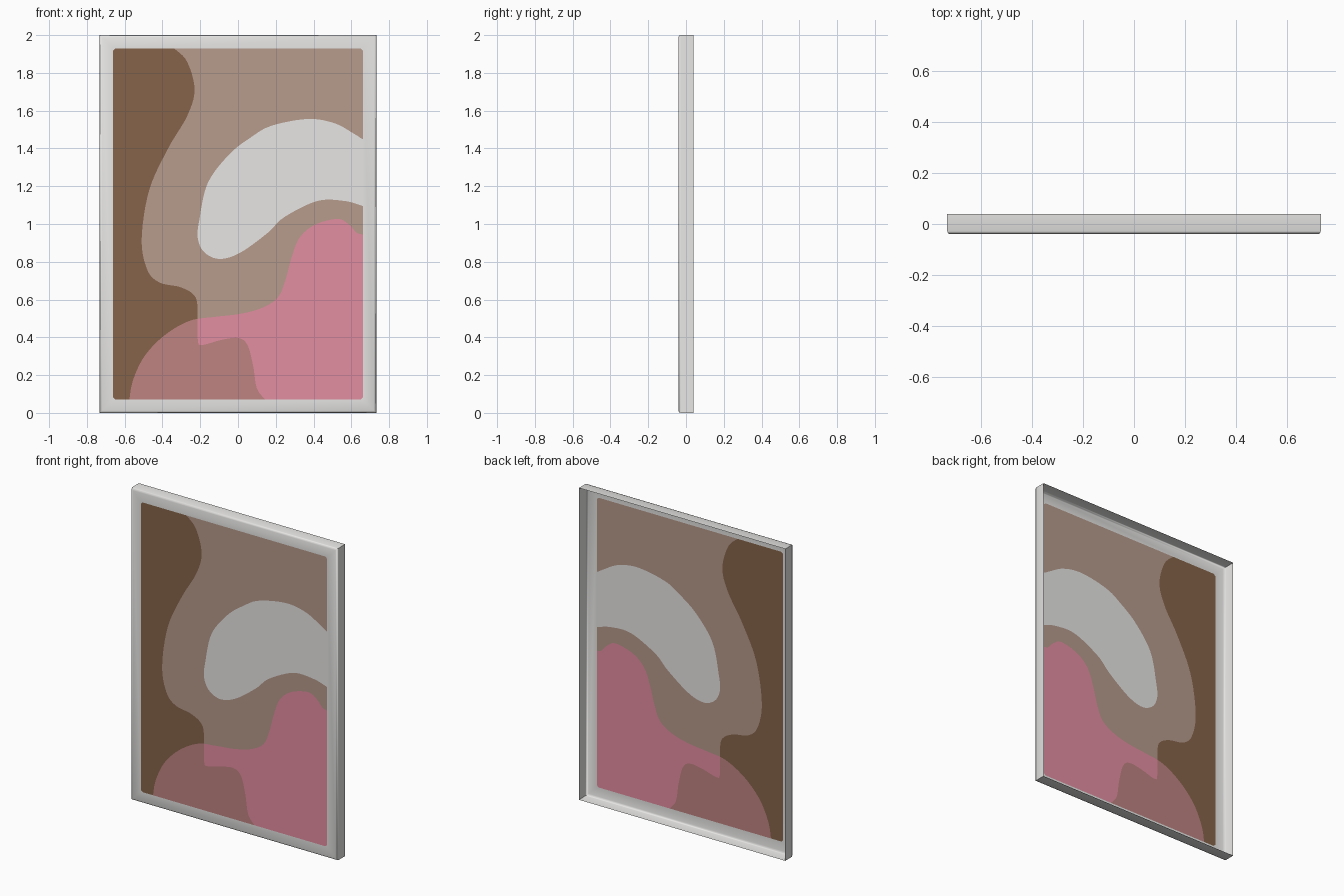
import bpy, bmesh
from mathutils import Vector
from mathutils.geometry import delaunay_2d_cdt

if "Cube" in bpy.data.objects:
    bpy.data.objects.remove(bpy.data.objects["Cube"])

HALF_W, HEIGHT, DEPTH, BORDER = 0.732, 2.0, 0.04, 0.071


def material(name, rgb):
    m = bpy.data.materials.new(name)
    m.diffuse_color = (*rgb, 1)
    m.use_nodes = True
    m.node_tree.nodes["Principled BSDF"].inputs["Base Color"].default_value = m.diffuse_color
    return m


white = material("off_white", (0.8, 0.795, 0.785))
brown = material("dark_brown", (0.237, 0.126, 0.067))
taupe = material("taupe", (0.474, 0.326, 0.265))
pink = material("pink", (0.775, 0.271, 0.358))
mauve = material("mauve", (0.52, 0.229, 0.225))


def ring(inset, cut):
    """Rectangle outline in x,z with cut corners, counter-clockwise from the front."""
    x, a, b = HALF_W - inset, inset, HEIGHT - inset
    return [(-x + cut, a), (x - cut, a), (x, a + cut), (x, b - cut),
            (x - cut, b), (-x + cut, b), (-x, b - cut), (-x, a + cut)]


def smooth_curve(pts, steps=6):
    """Catmull-Rom curve through the points."""
    p = [Vector(q) for q in pts]
    p = [p[0]] + p + [p[-1]]
    out = []
    for a, b, c, d in zip(p, p[1:], p[2:], p[3:]):
        for i in range(steps):
            t = i / steps
            out.append(0.5 * (2 * b + (c - a) * t + (2 * a - 5 * b + 4 * c - d) * t * t
                              + (3 * b - a - 3 * c + d) * t ** 3))
    return out + [p[-1]]


def inside(q, poly):
    hit = False
    for a, b in zip(poly, poly[1:] + poly[:1]):
        if (a[1] > q[1]) != (b[1] > q[1]):
            if q[0] < a[0] + (q[1] - a[1]) * (b[0] - a[0]) / (b[1] - a[1]):
                hit = not hit
    return hit


def add_object(name, bm, mats):
    me = bpy.data.meshes.new(name)
    bm.to_mesh(me)
    bm.free()
    for m in mats:
        me.materials.append(m)
    ob = bpy.data.objects.new(name, me)
    bpy.context.collection.objects.link(ob)
    return ob


# Frame: thin open-backed shell, rounded front edge, flat front border
profile = [(0, DEPTH, 0), (0, -DEPTH + 0.012, 0), (0.0035, -DEPTH + 0.0035, 0),
           (0.012, -DEPTH, 0), (BORDER, -DEPTH, 0.012)]
bm = bmesh.new()
rings = [[bm.verts.new((x, y, z)) for x, z in ring(inset, cut)] for inset, y, cut in profile]
for r, s in zip(rings, rings[1:]):
    for i in range(8):
        j = (i + 1) % 8
        bm.faces.new((r[i], r[j], s[j], s[i]))
bmesh.ops.remove_doubles(bm, verts=bm.verts, dist=1e-5)
frame = add_object("frame", bm, [white])
bpy.context.view_layer.objects.active = frame
frame.select_set(True)
bpy.ops.object.shade_smooth_by_angle(angle=1.0)

# Painted shapes: curves closed outside the opening
brown_shape = smooth_curve([
    (-0.40, 1.98), (-0.345, 1.935), (-0.27, 1.86), (-0.23, 1.71), (-0.27, 1.57),
    (-0.37, 1.40), (-0.47, 1.18), (-0.51, 0.92), (-0.48, 0.757), (-0.415, 0.69),
    (-0.31, 0.667), (-0.24, 0.63), (-0.215, 0.57), (-0.213, 0.39), (-0.19, 0.36),
    (-0.09, 0.386), (0, 0.397), (0.05, 0.36), (0.08, 0.25), (0.10, 0.13),
    (0.145, 0.07), (0.18, 0.03)]) + [Vector((-0.8, 0.03)), Vector((-0.8, 1.98))]
pink_shape = smooth_curve([
    (-0.575, 0.03), (-0.575, 0.07), (-0.555, 0.175), (-0.495, 0.30), (-0.39, 0.41),
    (-0.257, 0.487), (-0.125, 0.508), (0.01, 0.524), (0.125, 0.555), (0.21, 0.61),
    (0.25, 0.70), (0.283, 0.82), (0.325, 0.926), (0.405, 0.995), (0.527, 1.027),
    (0.59, 0.995), (0.627, 0.955), (0.661, 0.945), (0.72, 0.945)]) + [Vector((0.72, 0.03))]
white_shape = smooth_curve([
    (0.72, 1.44), (0.661, 1.45), (0.617, 1.476), (0.51, 1.534), (0.367, 1.556),
    (0.177, 1.52), (0.07, 1.46), (-0.045, 1.37), (-0.16, 1.217), (-0.205, 1.02),
    (-0.213, 0.926), (-0.18, 0.852), (-0.1, 0.815), (0.01, 0.847), (0.156, 0.952),
    (0.246, 1.037), (0.42, 1.122), (0.563, 1.122), (0.661, 1.095), (0.72, 1.07)])
opening = [Vector(p) for p in ring(BORDER, 0.012)]

# Picture panel: one flat sheet cut along all the shape outlines
points, edges = [], []
for loop in (opening, brown_shape, pink_shape, white_shape):
    n, k = len(points), len(loop)
    points += loop
    edges += [(n + i, n + (i + 1) % k) for i in range(k)]
verts, _, tris, *_ = delaunay_2d_cdt(points, edges, [], 0, 1e-5)
bm = bmesh.new()
bv = [bm.verts.new((v.x, -DEPTH, v.y)) for v in verts]
for t in tris:
    c = sum((verts[i] for i in t), Vector((0, 0))) / len(t)
    if not inside(c, opening):
        continue
    f = bm.faces.new([bv[i] for i in t])
    in_brown, in_pink = inside(c, brown_shape), inside(c, pink_shape)
    if inside(c, white_shape):
        f.material_index = 0
    elif in_brown and in_pink:
        f.material_index = 4
    else:
        f.material_index = 1 if in_brown else 3 if in_pink else 2
    f.normal_update()
    if f.normal.y > 0:
        f.normal_flip()
bmesh.ops.delete(bm, geom=[v for v in bm.verts if not v.link_faces], context='VERTS')
add_object("picture_panel", bm, [white, brown, taupe, pink, mauve])
